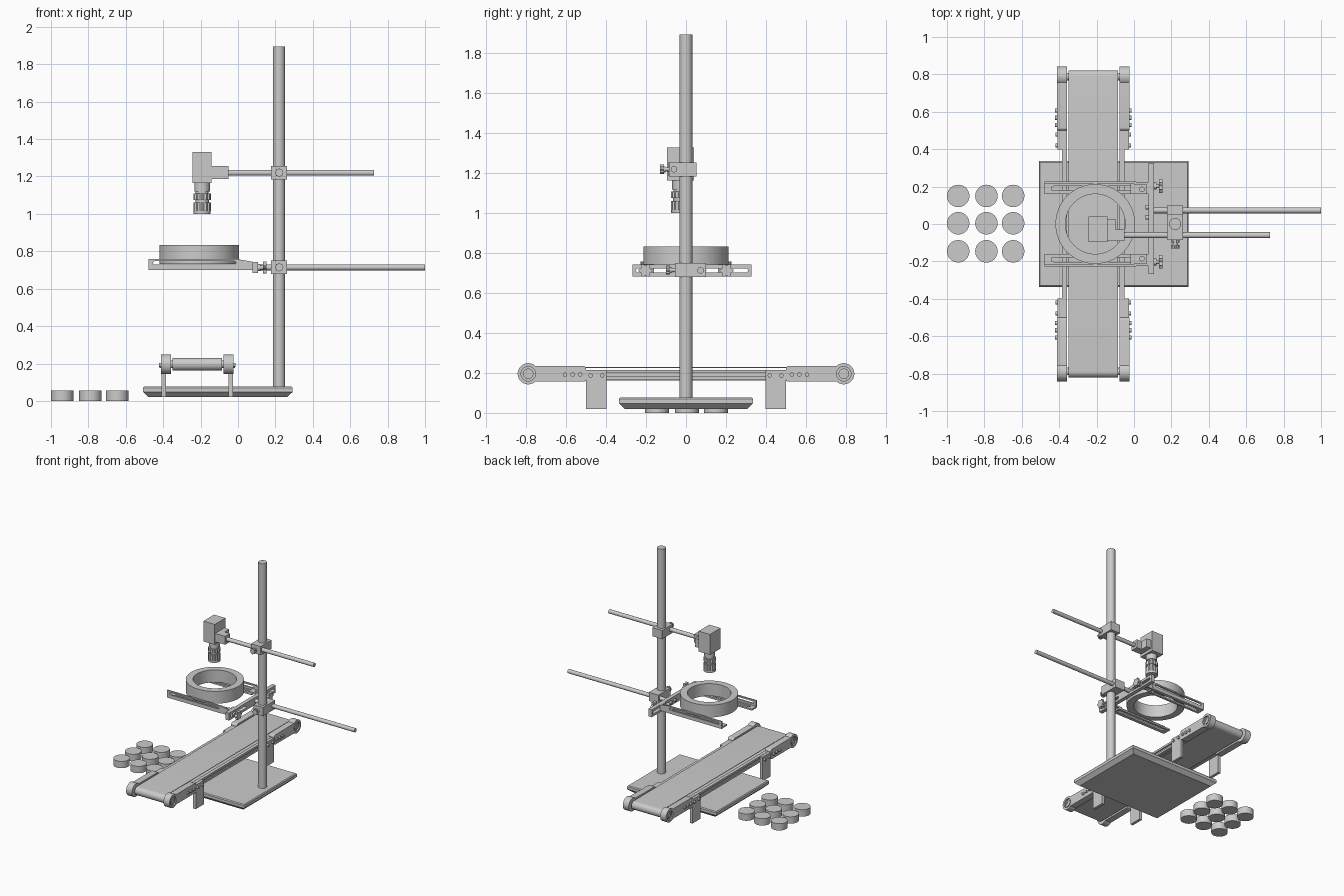
import bpy, bmesh
from math import sin, cos, pi, radians

if "Cube" in bpy.data.objects:
    bpy.data.objects.remove(bpy.data.objects["Cube"])


# ---- helpers: 2D outlines and one extruder for every part ----
def rect(u0, u1, v0, v1):
    return [(u0, v0), (u1, v0), (u1, v1), (u0, v1)]


def arc(u, v, r, a0, a1, n):
    return [(u + r * cos(radians(a0 + (a1 - a0) * i / n)),
             v + r * sin(radians(a0 + (a1 - a0) * i / n))) for i in range(n + 1)]


def circle(u, v, r, n=32):
    return arc(u, v, r, 0, 360, n)[:-1]


def slot(u0, u1, v, r, n=12):
    return arc(u1, v, r, -90, 90, n) + arc(u0, v, r, 90, 270, n)


def star(u, v, r, depth, lobes, n=48):
    return [(u + (r + depth * cos(lobes * a)) * cos(a), v + (r + depth * cos(lobes * a)) * sin(a))
            for a in (2 * pi * i / n for i in range(n))]


def solid(name, axis, lo, hi, *loops):
    """Extrude outlines (later loops are holes) along axis. Plane: X->yz, Y->xz, Z->xy."""
    cu = bpy.data.curves.new(name, 'CURVE')
    cu.dimensions, cu.fill_mode, cu.extrude = '2D', 'BOTH', (hi - lo) / 2
    for pts in loops:
        sp = cu.splines.new('POLY')
        sp.points.add(len(pts) - 1)
        for p, (u, v) in zip(sp.points, pts):
            p.co = (u, v, 0, 1)
        sp.use_cyclic_u = True
    tmp = bpy.data.objects.new(name + "_outline", cu)
    me = bpy.data.meshes.new_from_object(tmp)
    bpy.data.objects.remove(tmp)
    bpy.data.curves.remove(cu)
    bm = bmesh.new()
    bm.from_mesh(me)
    bmesh.ops.remove_doubles(bm, verts=bm.verts, dist=1e-5)
    mid = (lo + hi) / 2
    for vert in bm.verts:
        u, v, w = vert.co
        w += mid
        vert.co = {'X': (w, u, v), 'Y': (u, w, v), 'Z': (u, v, w)}[axis]
    bmesh.ops.recalc_face_normals(bm, faces=bm.faces)
    bm.to_mesh(me)
    bm.free()
    me.name = name
    ob = bpy.data.objects.new(name, me)
    bpy.context.collection.objects.link(ob)
    return ob


def box(name, x0, x1, y0, y1, z0, z1):
    return solid(name, 'Z', z0, z1, rect(x0, x1, y0, y1))


def span(a, b):
    return min(a, b), max(a, b)


# ---- base plate with sloping underside ----
bm = bmesh.new()
rings = []
for inset, z in ((0.03, 0.02), (0.0, 0.048), (0.0, 0.07), (0.006, 0.077)):
    rings.append([bm.verts.new((x, y, z)) for x, y in
                  rect(-0.508 + inset, 0.292 - inset, -0.336 + inset, 0.336 - inset)])
for a, b in zip(rings, rings[1:]):
    for i in range(4):
        bm.faces.new((a[i], a[(i + 1) % 4], b[(i + 1) % 4], b[i]))
bm.faces.new(rings[0])
bm.faces.new(rings[-1])
bmesh.ops.recalc_face_normals(bm, faces=bm.faces)
me = bpy.data.meshes.new("base_plate")
bm.to_mesh(me)
bm.free()
bpy.context.collection.objects.link(bpy.data.objects.new("base_plate", me))

# ---- pole, cross rods and clamps ----
PX = 0.22
solid("pole", 'Z', 0.07, 1.895, circle(PX, 0, 0.032))
solid("upper_rod", 'X', -0.06, 0.727, circle(-0.06, 1.22, 0.016, 24))
solid("lower_rod", 'X', 0.10, 1.0, circle(0.073, 0.714, 0.016, 24))
for name, y0, y1, z in (("upper_clamp", -0.085, 0.053, 1.22), ("lower_clamp", -0.055, 0.1, 0.715)):
    box(name, PX - 0.043, PX + 0.043, y0, y1, z - 0.035, z + 0.035)
    solid(name + "_screw", 'Y', y0 - 0.02, y0, circle(PX, z, 0.01, 16))
    solid(name + "_collar", 'Y', y0 - 0.026, y0 - 0.018, circle(PX, z, 0.015, 16))
    solid(name + "_knob", 'Y', y0 - 0.045, y0 - 0.026, star(PX, z, 0.021, 0.002, 8))

# ---- camera ----
CX, CY = -0.192, -0.028
box("camera_body", -0.243, -0.141, -0.096, 0.04, 1.165, 1.33)
box("camera_mount", -0.141, -0.098, -0.09, 0.027, 1.187, 1.255)
box("camera_rod_holder", -0.098, -0.052, -0.09, -0.03, 1.187, 1.255)
for i, (z0, z1, r) in enumerate(((1.12, 1.165, 0.041), (1.108, 1.12, 0.034), (1.062, 1.075, 0.036),
                                 (1.0, 1.015, 0.046))):
    solid("lens_barrel_%d" % i, 'Z', z0, z1, circle(CX, CY, r))
solid("lens_focus_ring", 'Z', 1.075, 1.108, star(CX, CY, 0.044, 0.003, 12, 96))
solid("lens_aperture_ring", 'Z', 1.015, 1.062, star(CX, CY, 0.044, 0.003, 12, 96))

# ---- ring light on two slotted angle arms ----
solid("ring_light", 'Z', 0.733, 0.833, circle(-0.207, 0, 0.213, 64), circle(-0.207, 0, 0.16, 64))
for s, side in ((-1, "front"), (1, "back")):
    y0, y1 = span(s * 0.16, s * 0.228)
    solid(side + "_arm_flange", 'Z', 0.7, 0.713, rect(-0.478, 0.01, y0, y1),
          slot(-0.43, -0.01, s * 0.19, 0.012))
    w0, w1 = span(s * 0.215, s * 0.228)
    solid(side + "_arm_web", 'Y', w0, w1, rect(-0.478, 0.01, 0.7, 0.758),
          slot(-0.445, -0.02, 0.738, 0.009))
    # corner bracket joining arm and crossbar
    c0, c1 = span(s * 0.16, s * 0.225)
    box(side + "_corner_foot", -0.02, 0.077, c0, c1, 0.713, 0.725)
    box(side + "_corner_plate", 0.066, 0.077, c0, c1, 0.7, 0.745)
    solid(side + "_corner_rib", 'Y', *span(s * 0.212, s * 0.225),
          [(0.0, 0.7), (0.077, 0.7), (0.077, 0.745), (0.0, 0.757)])
    solid(side + "_corner_bolt", 'Z', 0.725, 0.735, circle(0.042, s * 0.185, 0.015, 16))
    # star knob clamping the arm to the crossbar
    k = s * 0.203
    solid(side + "_knob_collar", 'X', 0.105, 0.12, circle(k, 0.713, 0.018, 16))
    solid(side + "_knob_stem", 'X', 0.12, 0.135, circle(k, 0.713, 0.011, 16))
    solid(side + "_star_knob", 'X', 0.133, 0.153, star(k, 0.713, 0.03, 0.006, 6))

solid("crossbar", 'X', 0.077, 0.108, rect(-0.268, 0.327, 0.684, 0.744),
      slot(-0.24, -0.06, 0.713, 0.011), slot(0.11, 0.3, 0.713, 0.011))
for y in (0.035, 0.09):
    solid("crossbar_screw", 'X', 0.062, 0.08, circle(y, 0.713, 0.012, 16))

# ---- conveyor ----
MX, CZ = -0.218, 0.196
solid("belt", 'X', MX - 0.132, MX + 0.132, slot(-0.788, 0.788, CZ, 0.034, 20),
      slot(-0.788, 0.788, CZ, 0.03, 20))
for e in (-1, 1):
    solid("belt_roller", 'X', MX - 0.13, MX + 0.13, circle(e * 0.788, CZ, 0.0295))
    solid("roller_axle", 'X', MX - 0.185, MX + 0.185, circle(e * 0.788, CZ, 0.02))

for s in (-1, 1):
    def across(a, b):
        return span(MX + s * a, MX + s * b)
    # grooved side rail
    d = [(0.141, 0.168), (0.168, 0.168), (0.168, 0.184), (0.158, 0.184),
         (0.158, 0.2), (0.168, 0.2), (0.168, 0.216), (0.141, 0.216)]
    solid("side_rail", 'Y', -0.51, 0.51, [(MX + s * u, v) for u, v in d])
    for e in (-1, 1):
        # leg, end bracket with recessed bearing, and bolts
        box("leg", *across(0.167, 0.19), *span(e * 0.397, e * 0.5), 0.02, 0.214)
        shape = [(e * u, v) for u, v in
                 arc(0.79, CZ, 0.053, -131, 131, 36) + arc(0.515, 0.22, 0.015, 90, 180, 5)
                 + arc(0.515, 0.171, 0.015, 180, 270, 5)]
        solid("end_bracket", 'X', *across(0.141, 0.182), shape)
        solid("bracket_rim", 'X', *across(0.182, 0.193), shape, circle(e * 0.79, CZ, 0.036))
        solid("bearing", 'X', *across(0.18, 0.19), circle(e * 0.79, CZ, 0.026), circle(e * 0.79, CZ, 0.014))
        for y in (0.53, 0.568, 0.606):
            solid("bracket_bolt", 'X', *across(0.19, 0.204), circle(e * y, 0.192, 0.011, 16))
        for y in (0.42, 0.478):
            solid("leg_bolt", 'X', *across(0.188, 0.202), circle(e * y, 0.187, 0.011, 16))

# ---- nine loose discs ----
for x in (-0.94, -0.789, -0.646):
    for y in (-0.146, 0.004, 0.15):
        solid("disc", 'Z', 0.0, 0.055, circle(x, y, 0.06, 40))

# ---- smooth shading with sharp edges kept ----
obs = list(bpy.context.collection.objects)
for ob in obs:
    ob.select_set(True)
bpy.context.view_layer.objects.active = obs[0]
bpy.ops.object.shade_smooth_by_angle(angle=radians(30))
